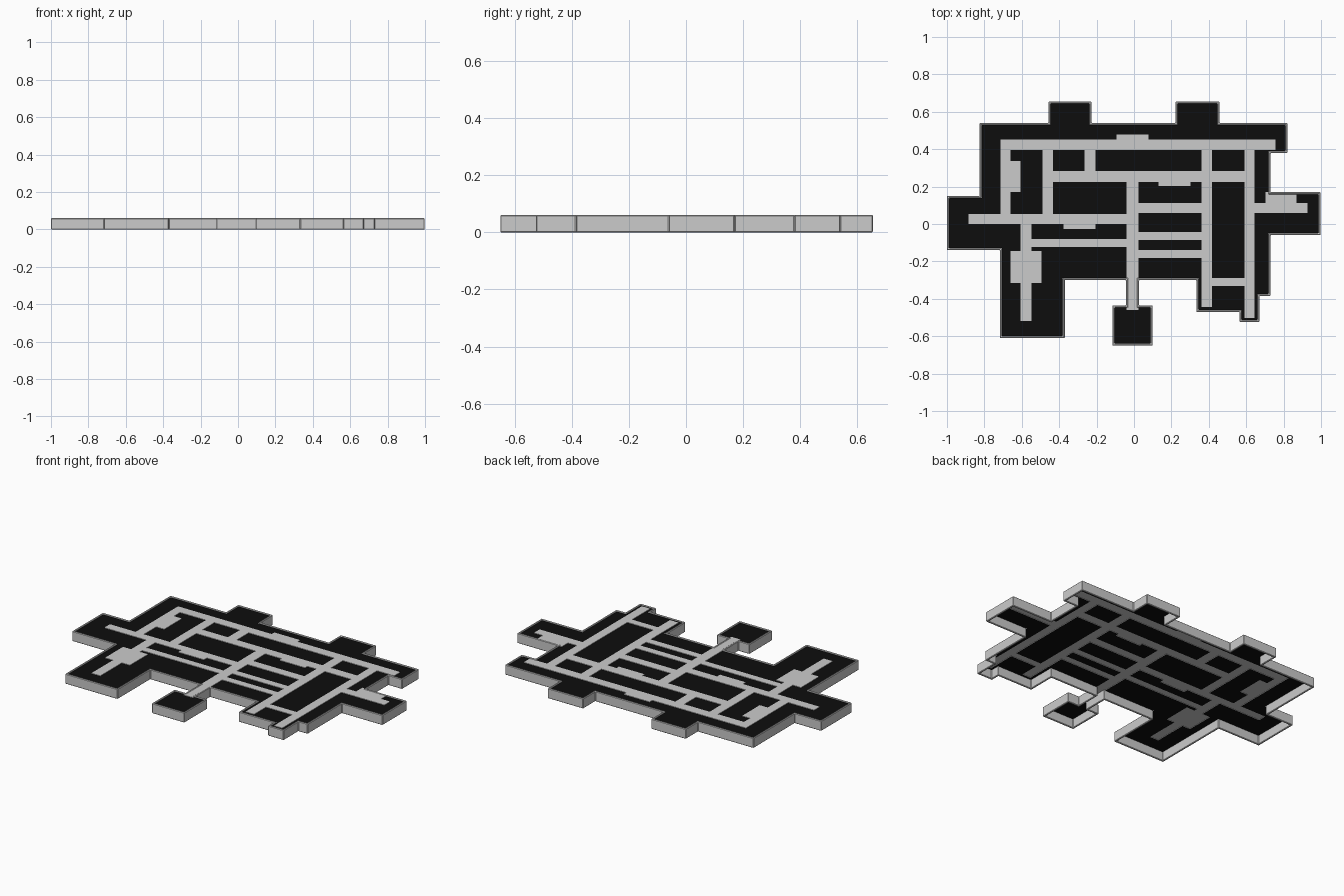
import bpy, bmesh

if "Cube" in bpy.data.objects:
    bpy.data.objects.remove(bpy.data.objects["Cube"])

TOP, FLOOR_Z, PATH_Z, RIM = 0.06, 0.055, 0.058, 0.011

# stepped outline, clockwise: each (x, y) starts a horizontal run at height y
STEPS = [(-.825, .54), (-.457, .655), (-.227, .54), (.222, .655), (.457, .54),
         (.82, .38), (.73, .17), (.998, -.06), (.73, -.385), (.67, -.525),
         (.565, -.47), (.333, -.30), (.026, -.435), (.1, -.65), (-.115, -.435),
         (-.043, -.30), (-.37, -.61), (-.717, -.14), (-1, .15)]
outline = []
for i, (x, y) in enumerate(STEPS):
    outline += [(x, y), (STEPS[(i + 1) % len(STEPS)][0], y)]

# corridors and side rooms: x0, x1, y0, y1
PATHS = [(-.714, .757, .395, .453), (-.094, .077, .453, .478),
         (-.714, -.66, .053, .395), (-.66, -.607, .17, .337),
         (-.489, -.433, .053, .395), (-.265, -.206, .283, .395),
         (-.433, .59, .225, .283), (.131, .302, .203, .225),
         (-.04, .023, -.46, .225), (.361, .418, -.445, .395),
         (.59, .644, -.503, .395), (.644, .928, .058, .112),
         (.703, .869, .112, .17), (-.885, -.04, 0, .053),
         (-.377, -.206, -.027, 0), (-.607, -.548, -.519, 0),
         (-.548, -.04, -.123, -.08), (-.66, -.495, -.315, -.144),
         (.023, .361, .058, .112), (.023, .361, -.086, -.043),
         (.023, .361, -.182, -.139), (.418, .59, -.332, -.289)]


def inset(pts, t):
    out = []
    for i, (x, y) in enumerate(pts):
        for a, b in ((pts[i - 1], pts[i]), (pts[i], pts[(i + 1) % len(pts)])):
            dx, dy = b[0] - a[0], b[1] - a[1]
            n = abs(dx) + abs(dy)
            x, y = x + t * dy / n, y - t * dx / n
        out.append((round(x, 4), round(y, 4)))
    return out


def inside(x, y, pts):
    hit = False
    for (ax, ay), (bx, by) in zip(pts, pts[1:] + pts[:1]):
        if ax == bx and (ay > y) != (by > y) and x < ax:
            hit = not hit
    return hit


def in_path(x, y):
    return any(a < x < b and c < y < d for a, b, c, d in PATHS)


def finish(bm, name, mat=None):
    bmesh.ops.recalc_face_normals(bm, faces=bm.faces[:])
    me = bpy.data.meshes.new(name)
    bm.to_mesh(me)
    bm.free()
    ob = bpy.data.objects.new(name, me)
    bpy.context.collection.objects.link(ob)
    if mat:
        me.materials.append(mat)
    return ob


inner = inset(outline, RIM)
xs = sorted({p[0] for p in inner} | {v for r in PATHS for v in r[:2]})
ys = sorted({p[1] for p in inner} | {v for r in PATHS for v in r[2:]})


def sheet(test, z):
    """Flat sheet made of every grid cell whose centre passes the test."""
    bm = bmesh.new()
    for x0, x1 in zip(xs, xs[1:]):
        for y0, y1 in zip(ys, ys[1:]):
            cx, cy = (x0 + x1) / 2, (y0 + y1) / 2
            if inside(cx, cy, inner) and test(cx, cy):
                bm.faces.new([bm.verts.new((x, y, z)) for x, y in
                              ((x0, y0), (x1, y0), (x1, y1), (x0, y1))])
    bmesh.ops.remove_doubles(bm, verts=bm.verts[:], dist=1e-5)
    return bm


# black floor with openings where the corridors run
black = bpy.data.materials.new("black_floor")
black.diffuse_color = (0.004, 0.004, 0.004, 1)
black.use_nodes = True
black.node_tree.nodes["Principled BSDF"].inputs["Base Color"].default_value = black.diffuse_color
finish(sheet(lambda x, y: not in_path(x, y), FLOOR_Z), "floor", black)

# slightly raised corridors with short side lips
bm = sheet(in_path, PATH_Z)
lip = bmesh.ops.extrude_edge_only(bm, edges=[e for e in bm.edges if e.is_boundary])
for v in lip["geom"]:
    if isinstance(v, bmesh.types.BMVert):
        v.co.z = FLOOR_Z
finish(bm, "corridors")

# hollow outer wall, open underneath
bm = bmesh.new()
rings = [[bm.verts.new((x, y, z)) for x, y in pts] for pts, z in
         ((outline, 0), (outline, TOP), (inner, TOP), (inner, 0))]
n = len(outline)
for k in range(4):
    a, b = rings[k], rings[(k + 1) % 4]
    for i in range(n):
        j = (i + 1) % n
        bm.faces.new((a[i], a[j], b[j], b[i]))
wall = finish(bm, "outer_wall")
bev = wall.modifiers.new("soft_edges", "BEVEL")
bev.width = 0.003
bev.segments = 1
bev.limit_method = 'ANGLE'
